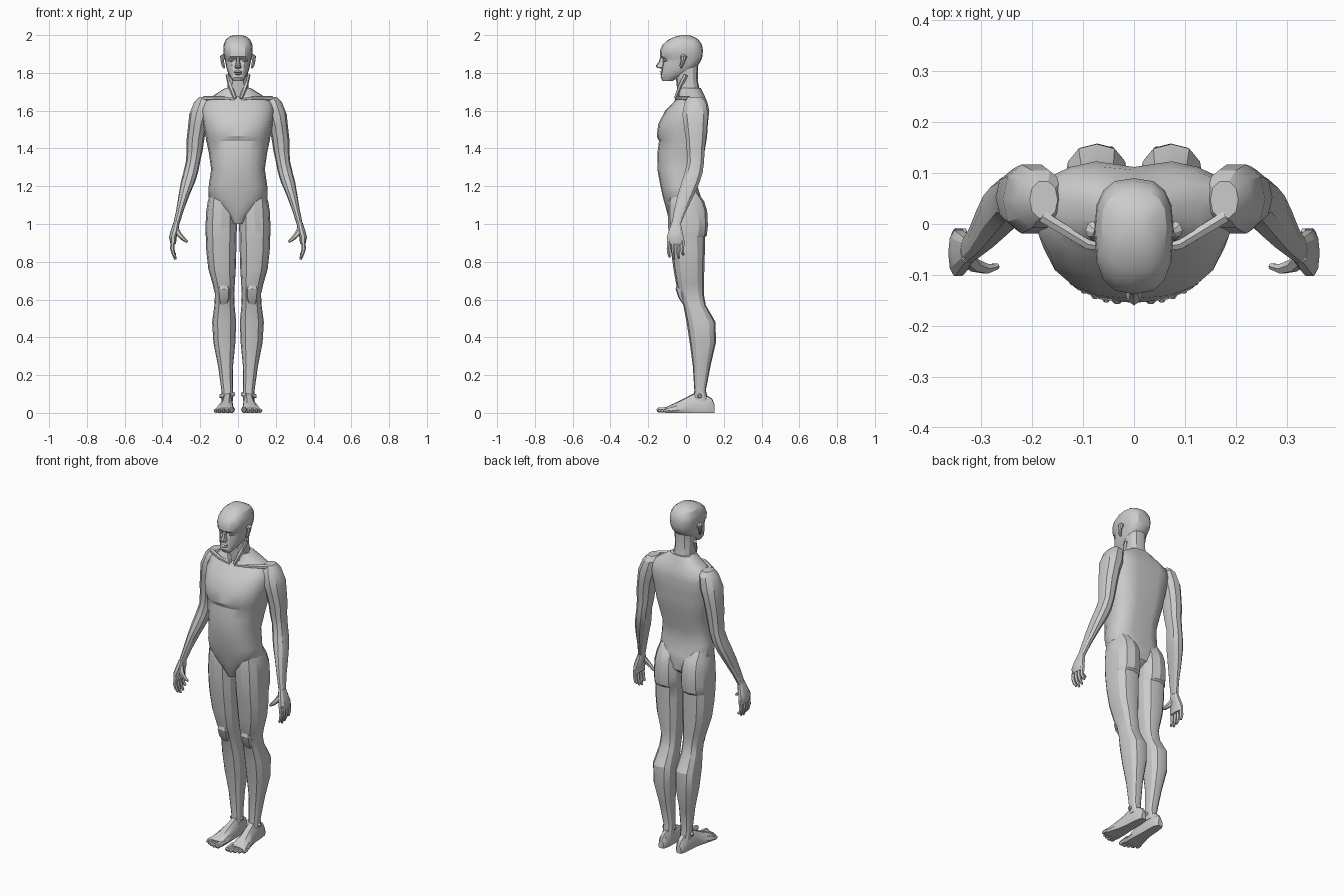
import bpy, bmesh, math
from mathutils import Vector

clay = bpy.data.materials.new("grey clay")
clay.diffuse_color = (0.6, 0.6, 0.6, 1)


def make_object(name, rings, mirror=False, angle=28):
    """Skin a list of closed point rings, cap both ends."""
    bm = bmesh.new()
    vs = [[bm.verts.new(p) for p in ring] for ring in rings]
    n = len(vs[0])
    for a, b in zip(vs, vs[1:]):
        for i in range(n):
            j = (i + 1) % n
            bm.faces.new((a[i], a[j], b[j], b[i]))
    bm.faces.new(vs[0])
    bm.faces.new(vs[-1])
    bmesh.ops.recalc_face_normals(bm, faces=bm.faces)
    mesh = bpy.data.meshes.new(name)
    bm.to_mesh(mesh)
    bm.free()
    ob = bpy.data.objects.new(name, mesh)
    bpy.context.collection.objects.link(ob)
    mesh.materials.append(clay)
    bpy.ops.object.select_all(action='DESELECT')
    ob.select_set(True)
    bpy.context.view_layer.objects.active = ob
    bpy.ops.object.shade_smooth_by_angle(angle=math.radians(angle))
    if mirror:
        mod = ob.modifiers.new("mirror", 'MIRROR')
        mod.use_clip = False
        mod.use_mirror_merge = False
    return ob


def power(v, p):
    return math.copysign(abs(v) ** p, v)


def oval(z, x0, x1, y0, y1, n=16, p=0.85, bias=0.5, groove=0.0):
    """Horizontal rounded ring; bias moves its widest point, groove dents the back."""
    cx, rx = (x0 + x1) / 2, (x1 - x0) / 2
    cy = y0 + (y1 - y0) * bias
    ring = []
    for i in range(n):
        t = 2 * math.pi * i / n
        c, s = power(math.cos(t), p), power(math.sin(t), p)
        y = cy + s * ((y1 - cy) if s > 0 else (cy - y0))
        if s > 0.99:
            y -= groove
        ring.append((cx + rx * c, y, z))
    return ring


def tube(name, points, radii, flat=1.0, n=8, mirror=True):
    """Tapered limb along a path, flattened along its second axis."""
    pts = [Vector(p) for p in points]
    rings = []
    for i, p in enumerate(pts):
        d = (pts[min(i + 1, len(pts) - 1)] - pts[max(i - 1, 0)]).normalized()
        side = d.cross(Vector((0, 1, 0)) if abs(d.y) < 0.7 else Vector((0, 0, 1))).normalized()
        up = d.cross(side)
        rings.append([p + radii[i] * (side * math.cos(2 * math.pi * k / n)
                      + up * flat * math.sin(2 * math.pi * k / n)) for k in range(n)])
    return make_object(name, rings, mirror)


# torso: height, half width, front, back, spine groove
torso = [(1.00, .03, -.075, .03, 0), (1.04, .06, -.095, .08, 0), (1.09, .12, -.108, .09, .01),
         (1.14, .155, -.122, .083, .01), (1.20, .155, -.135, .064, .008), (1.29, .142, -.152, .078, .01),
         (1.38, .155, -.151, .102, .013), (1.44, .168, -.143, .112, .015), (1.465, .172, -.155, .116, .015),
         (1.53, .185, -.147, .120, .015), (1.60, .195, -.110, .127, .015), (1.645, .185, -.066, .116, .01),
         (1.68, .13, -.04, .100, .008), (1.72, .068, -.036, .078, 0)]
make_object("torso", [oval(z, -w, w, f, b, 20, .82, .6, g) for z, w, f, b, g in torso])

# neck with its front muscles and collar bones
make_object("neck", [oval(z, -w, w, f, b, 12) for z, w, f, b in
                     [(1.62, .07, -.04, .09), (1.70, .058, -.046, .075),
                      (1.76, .053, -.052, .062), (1.84, .055, -.06, .065)]])
tube("neck_muscle", [(.054, .0, 1.79), (.04, -.03, 1.73), (.015, -.055, 1.665)], [.012, .013, .009], n=6)
tube("collar_bone", [(.015, -.052, 1.66), (.09, -.04, 1.668), (.18, .015, 1.665)], [.008, .011, .013], n=6)

# head: height, half width, front, back
head = [(1.757, .026, -.125, -.07), (1.775, .040, -.134, -.04), (1.80, .053, -.130, .01),
        (1.83, .062, -.128, .055), (1.855, .067, -.124, .074), (1.872, .070, -.120, .083),
        (1.888, .075, -.138, .087), (1.92, .078, -.138, .090), (1.95, .076, -.123, .084),
        (1.977, .064, -.092, .066), (1.995, .040, -.050, .033), (2.0, .018, -.02, .01)]
make_object("head", [oval(z, -w, w, f, b, 16, .75, .55) for z, w, f, b in head])
make_object("nose", [oval(z, -w, w, f, -.10, 8) for z, w, f in
                     [(1.823, .012, -.135), (1.829, .018, -.157), (1.838, .015, -.160),
                      (1.86, .010, -.144), (1.89, .010, -.134)]])
make_object("lips", [oval(z, -w, w, f, -.10, 10, .9) for z, w, f in
                     [(1.786, .010, -.131), (1.794, .022, -.138), (1.800, .026, -.131),
                      (1.806, .022, -.140), (1.814, .010, -.131)]])
tube("eye", [(.018, -.113, 1.865), (.033, -.113, 1.867), (.05, -.103, 1.865)], [.004, .010, .004])
tube("ear", [(.072, -.027, 1.826), (.079, -.024, 1.84), (.083, -.015, 1.865), (.081, -.012, 1.885),
             (.074, -.018, 1.895)], [.005, .008, .009, .015, .008], 1.2)

# arms: height, inner side, outer side, front, back
arm = [(1.672, .150, .205, .01, .085), (1.645, .135, .232, -.01, .108), (1.58, .145, .258, -.022, .12),
       (1.52, .165, .264, -.014, .115), (1.45, .178, .272, -.003, .108), (1.39, .187, .272, .002, .10),
       (1.33, .200, .276, .006, .098), (1.27, .212, .290, -.010, .09), (1.22, .228, .303, -.026, .074),
       (1.15, .258, .315, -.047, .043), (1.07, .288, .328, -.065, .003), (1.00, .310, .342, -.077, -.026)]
make_object("arm", [oval(*s, 10, .9) for s in arm], True)
palm = [(1.01, .310, .341, -.076, -.028), (.965, .314, .356, -.092, -.018),
        (.93, .325, .365, -.104, -.010), (.895, .328, .358, -.100, -.008)]
make_object("palm", [oval(*s, 10, .8) for s in palm], True)
for i, tip in enumerate((.825, .812, .818, .838)):
    y = -.09 + .024 * i
    tube(f"finger_{i + 1}", [(.345, y, .915), (.348, y - .002, .87), (.342, y, .845), (.331, y + .004, tip)],
         [.012, .0115, .010, .006], n=6)
tube("thumb", [(.330, -.065, .975), (.312, -.082, .945), (.290, -.088, .922), (.268, -.083, .905)],
     [.017, .014, .011, .006], n=6)

# legs: height, inner side, outer side, front, back
leg = [(1.17, .06, .145, -.08, .06), (1.12, .018, .160, -.095, .096), (1.07, .008, .168, -.096, .112),
       (.99, .006, .172, -.095, .116), (.94, .007, .171, -.090, .110), (.93, .007, .170, -.089, .101),
       (.86, .009, .168, -.080, .10), (.76, .012, .157, -.066, .097), (.68, .017, .134, -.052, .095),
       (.63, .020, .122, -.034, .094), (.57, .018, .125, -.014, .105), (.48, .010, .137, .003, .157),
       (.37, .014, .130, .020, .158), (.25, .026, .106, .036, .13), (.12, .026, .088, .044, .105),
       (.06, .026, .086, .038, .12)]
make_object("leg", [oval(*s, 12, .85) for s in leg], True)
make_object("knee_cap", [oval(*s, 8, .8) for s in
                         [(.675, .05, .10, -.050, .0), (.655, .042, .108, -.055, .0),
                          (.61, .044, .106, -.040, .0), (.575, .055, .095, -.016, .01)]], True)
tube("ankle_bone", [(.016, .072, .10), (.057, .072, .094), (.098, .072, .088)], [.008, .024, .008], n=6)


# feet: flat soled arches running from heel to toes
def arch(y, x0, x1, top):
    cx, rx = (x0 + x1) / 2, (x1 - x0) / 2
    outline = [(-.85, 0), (-1, .3), (-.8, .75), (-.4, 1), (.35, .95), (.8, .65), (1, .25), (.85, 0)]
    return [(cx + rx * u, y, top * v) for u, v in outline]


foot = [(.152, .042, .074, .045), (.138, .032, .082, .075), (.10, .026, .088, .10), (.045, .025, .092, .105),
        (.0, .023, .100, .082), (-.05, .019, .116, .056), (-.095, .018, .128, .036), (-.11, .02, .126, .026)]
make_object("foot", [arch(*s) for s in foot], True)
for i in range(5):
    x, r = .033 + .0215 * i, .015 if i == 0 else .0105
    end = -.155 + .0022 * i * i
    tube(f"toe_{i + 1}", [(x - .003, -.085, r * 1.2), (x, end + .028, r * 1.1), (x, end + .008, r), (x, end, r * .8)],
         [r, r, r * .95, r * .5], n=6)
